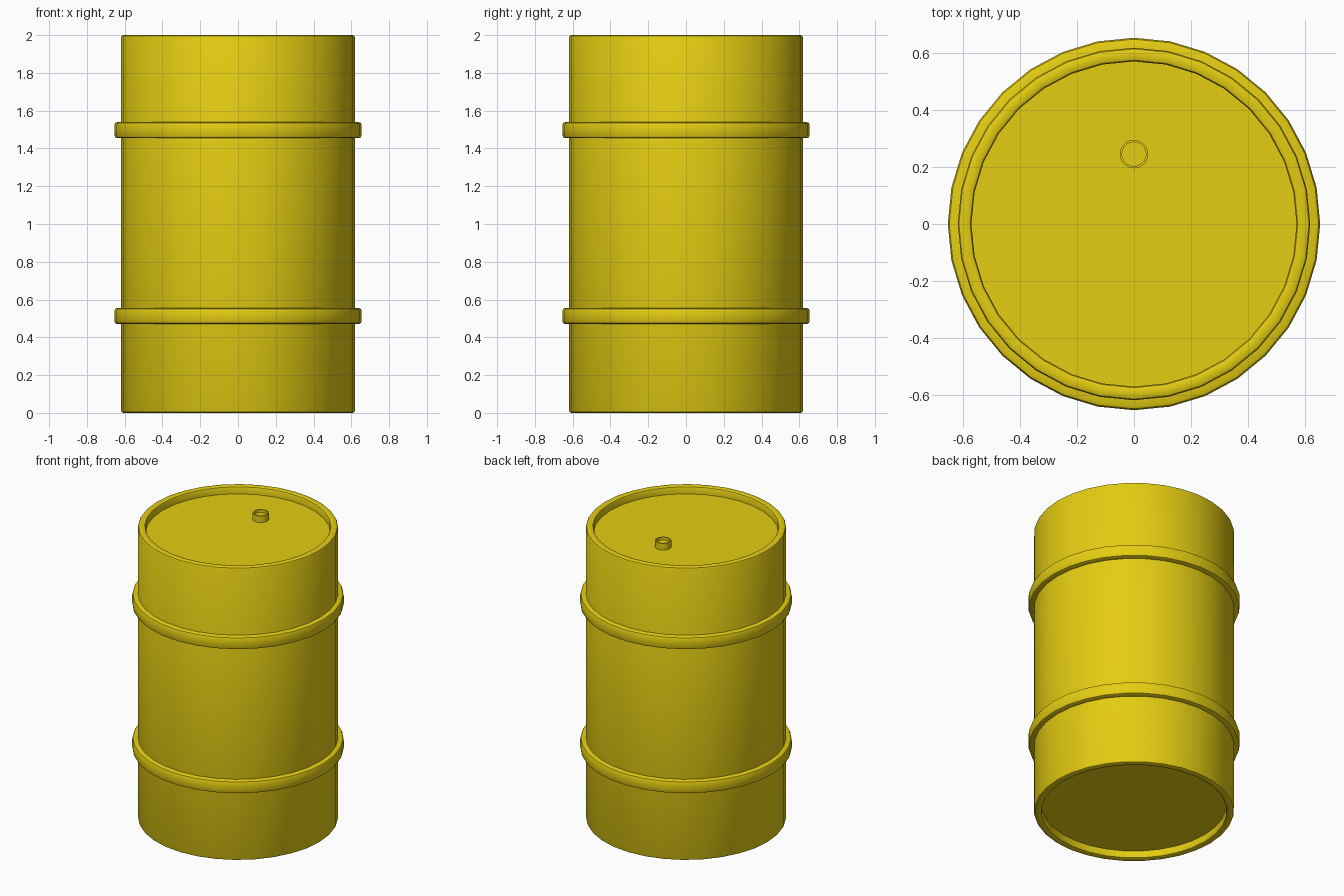
import bpy, bmesh, math
from mathutils import Matrix, Vector

cube = bpy.data.objects.get("Cube")
if cube:
    bpy.data.objects.remove(cube, do_unlink=True)

# Single yellow paint
paint = bpy.data.materials.new("yellow_paint")
paint.use_nodes = True
colour = (0.78, 0.61, 0.006, 1)
paint.diffuse_color = colour
shader = next(n for n in paint.node_tree.nodes if n.type == 'BSDF_PRINCIPLED')
shader.inputs["Base Color"].default_value = colour


def lathe(name, profile, sides=32, location=(0, 0, 0), closed=False):
    """Spin an (r, z) profile round the z axis; r = 0 ends close on the axis."""
    bm = bmesh.new()
    verts = [bm.verts.new((r, 0, z)) for r, z in profile]
    pairs = list(zip(verts, verts[1:] + verts[:1])) if closed else list(zip(verts, verts[1:]))
    edges = [bm.edges.new(p) for p in pairs]
    bmesh.ops.spin(bm, geom=verts + edges, cent=(0, 0, 0), axis=(0, 0, 1),
                   angle=math.tau, steps=sides, use_duplicate=False)
    bmesh.ops.remove_doubles(bm, verts=bm.verts, dist=0.0005)
    bmesh.ops.recalc_face_normals(bm, faces=bm.faces)
    mesh = bpy.data.meshes.new(name)
    bm.to_mesh(mesh)
    bm.free()
    mesh.materials.append(paint)
    obj = bpy.data.objects.new(name, mesh)
    obj.location = location
    bpy.context.collection.objects.link(obj)
    bpy.ops.object.select_all(action='DESELECT')
    obj.select_set(True)
    bpy.context.view_layer.objects.active = obj
    bpy.ops.object.shade_smooth_by_angle(angle=math.radians(35))
    return obj


# Drum body: recessed ends inside bevelled rims
outer, inner, recess, bevel = 0.62, 0.572, 0.05, 0.013
half_profile = [(0, recess), (inner, recess), (inner, bevel), (inner + 0.004, 0.004),
                (inner + bevel, 0), (outer - bevel, 0), (outer - 0.004, 0.004), (outer, bevel)]
lathe("drum_body", half_profile + [(r, 2 - z) for r, z in reversed(half_profile)])

# Two rolling hoops with rounded outer edges
hoop = [(0.60, -0.043), (0.638, -0.043), (0.650, -0.038), (0.655, -0.025)]
hoop += [(r, -z) for r, z in reversed(hoop)]
for name, height in (("lower_hoop", 0.513), ("upper_hoop", 1.497)):
    lathe(name, hoop, location=(0, 0, height), closed=True)

# Filler bung on the lid with a shallow hollow
lathe("filler_bung", [(0.05, -0.005), (0.05, 0.045), (0.042, 0.045), (0.042, 0.025), (0, 0.025)],
      location=(0, 0.246, 2 - recess))
